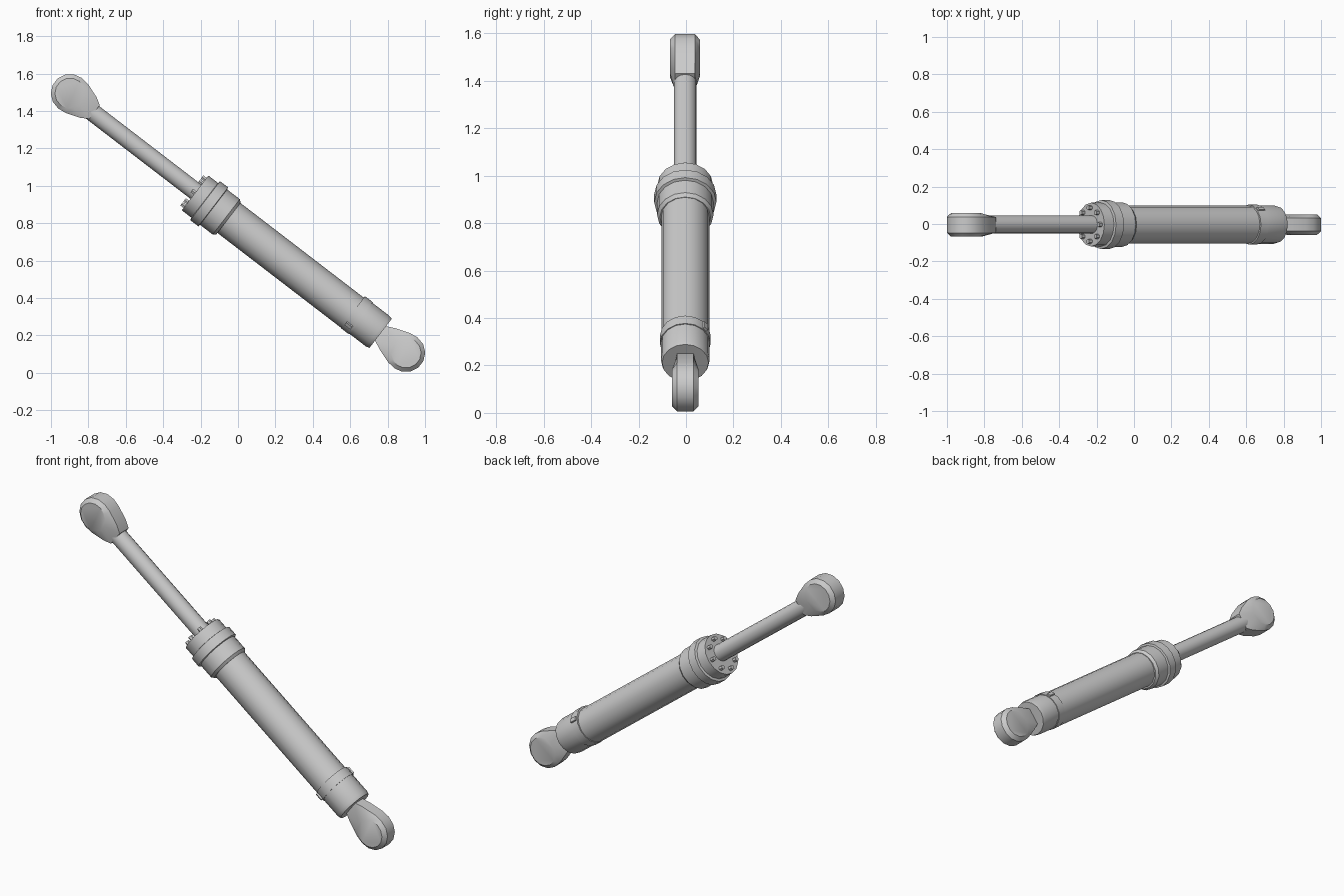
import bpy, bmesh, math
from mathutils import Matrix, Vector

if "Cube" in bpy.data.objects:
    bpy.data.objects.remove(bpy.data.objects["Cube"])

ANGLE = math.radians(37.5)
D = Vector((-math.cos(ANGLE), 0, math.sin(ANGLE)))   # ram axis, foot to tip
BASE = Vector((0.898, -0.003, 0.107))                # lower eye centre
TIP = Vector((-0.898, -0.005, 1.495))                # upper eye centre


def frame(origin, axis):
    """Local z runs along the axis, local y across the eyes."""
    y = Vector((0, 1, 0))
    x = y.cross(axis)
    m = Matrix((x, y, axis)).transposed().to_4x4()
    return Matrix.Translation(origin) @ m


AXIS = frame(BASE, D)


def finish(name, bm, matrix, angle=35):
    bmesh.ops.recalc_face_normals(bm, faces=bm.faces)
    bm.transform(matrix)
    mesh = bpy.data.meshes.new(name)
    bm.to_mesh(mesh)
    bm.free()
    ob = bpy.data.objects.new(name, mesh)
    bpy.context.collection.objects.link(ob)
    bpy.ops.object.select_all(action='DESELECT')
    ob.select_set(True)
    bpy.context.view_layer.objects.active = ob
    bpy.ops.object.shade_smooth_by_angle(angle=math.radians(angle))
    return ob


def loft(bm, loops):
    rings = [[bm.verts.new(p) for p in loop] for loop in loops]
    n = len(rings[0])
    for a, b in zip(rings, rings[1:]):
        for i in range(n):
            j = (i + 1) % n
            bm.faces.new((a[i], a[j], b[j], b[i]))
    bm.faces.new(rings[0][::-1])
    bm.faces.new(rings[-1])


def turned(name, profile, sides, off=0.0):
    """Turned part from (radius, distance along axis) pairs."""
    bm = bmesh.new()
    loft(bm, [[(off + r * math.cos(i * math.tau / sides),
                r * math.sin(i * math.tau / sides), s) for i in range(sides)]
              for r, s in profile])
    return finish(name, bm, matrix=AXIS)


def eye(name, origin, axis, half, band, neck):
    """Chamfered round eye that narrows into a neck along its axis."""
    n = 14
    outer, inner = [], []
    for i in range(n):
        t = (i + 0.5) * math.tau / n
        c, s = math.cos(t), math.sin(t)
        inner.append((0.081 * s, 0.081 * c))
        k = min(i, n - 1 - i)
        sign = 1 if i < n / 2 else -1
        if k == 0:
            outer.append((sign * 0.046, neck))
        elif k == 1:
            outer.append((sign * 0.07, 0.125))
        else:
            r = 0.108 if k == 2 else 0.103
            outer.append((r * s, r * c))
    bm = bmesh.new()
    loft(bm, [[(x, y, z) for x, z in loop] for loop, y in
              ((inner, -half), (outer, -band), (outer, band), (inner, half))])
    finish(name, bm, frame(origin, axis))


# Eyes at both ends
eye("lower_eye", BASE, D, 0.055, 0.034, 0.176)
eye("upper_eye", TIP, -D, 0.063, 0.042, 0.165)

# Rod, barrel and base cap
turned("piston_rod", [(0.048, 1.38), (0.048, 2.14)], 16)
turned("barrel", [(0.101, 0.30), (0.101, 1.25)], 16, -0.004)
turned("base_cap", [(0.098, 0.171), (0.103, 0.19), (0.103, 0.31)], 16)

# Gland head with collar
turned("gland_head", [(0.107, 1.19), (0.119, 1.205), (0.119, 1.29),
                      (0.131, 1.293), (0.131, 1.347), (0.117, 1.35),
                      (0.117, 1.415)], 16, -0.008)

# Clamp band and its lugs
turned("clamp_band", [(0.107, 0.305), (0.107, 0.358)], 16)
bm = bmesh.new()
for a in (230, 50):
    m = (Matrix.Rotation(math.radians(a), 4, 'Z')
         @ Matrix.Translation((0.104, 0, 0.332))
         @ Matrix.Diagonal((0.022, 0.022, 0.04, 1)))
    bmesh.ops.create_cube(bm, size=1, matrix=m)
finish("clamp_lugs", bm, AXIS)

# Head bolts
bm = bmesh.new()
for i in range(8):
    a = i * math.tau / 8
    bmesh.ops.create_cone(
        bm, cap_ends=True, segments=6, radius1=0.013, radius2=0.013, depth=0.03,
        matrix=Matrix.Translation((0.09 * math.cos(a) - 0.008,
                                   0.09 * math.sin(a), 1.422)))
finish("head_bolts", bm, AXIS)
